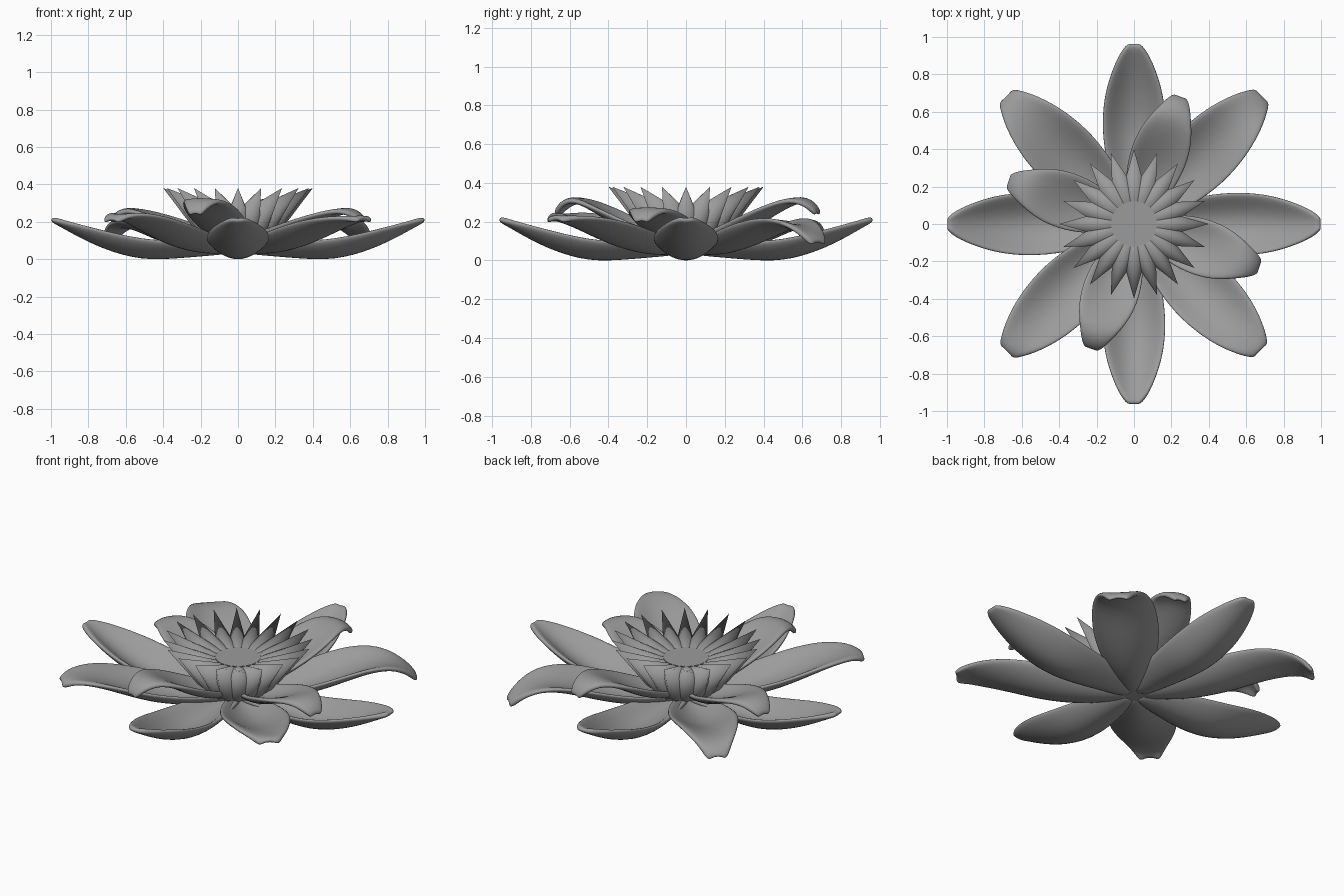
import bpy, bmesh
from math import radians, cos, sin, pi
from mathutils import Matrix, Vector

if "Cube" in bpy.data.objects:
    bpy.data.objects.remove(bpy.data.objects["Cube"])

# stations along a petal (0 = base, 1 = tip) and columns across it
T = [0, .15, .3, .5, .7, .85, .95, 1]
S = [-1, -.55, 0, .55, 1]

grey = bpy.data.materials.new("dark_grey")
grey.diffuse_color = (.33, .33, .33, 1)
grey.use_nodes = True
grey.node_tree.nodes["Principled BSDF"].inputs["Base Color"].default_value = grey.diffuse_color


def add_object(name, bm):
    me = bpy.data.meshes.new(name)
    bm.to_mesh(me)
    bm.free()
    me.materials.append(grey)
    ob = bpy.data.objects.new(name, me)
    bpy.context.collection.objects.link(ob)
    return ob


def petal(name, angle, r0, length, widths, heights, cups):
    """Cupped leaf-shaped sheet, thickened and smoothed."""
    bm = bmesh.new()
    rows = []
    for t, w, z, c in zip(T, widths, heights, cups):
        r = r0 + (length - r0) * t
        rows.append([bm.verts.new((r, s * w, z + c * s * s)) for s in S])
    for a, b in zip(rows, rows[1:]):
        for i in range(len(S) - 1):
            bm.faces.new((a[i], b[i], b[i + 1], a[i + 1]))
    for f in bm.faces:
        f.smooth = True
    bm.transform(Matrix.Rotation(radians(angle), 4, 'Z'))
    ob = add_object(name, bm)
    sol = ob.modifiers.new("thickness", 'SOLIDIFY')
    sol.thickness = 0.03
    sol.offset = 1
    sub = ob.modifiers.new("smooth", 'SUBSURF')
    sub.levels = sub.render_levels = 2
    return ob


# long outer petals on the axes
w_axis = [.06, .115, .155, .185, .172, .125, .08, .035]
z_axis = [.025, .01, -.005, -.018, .04, .115, .175, .20]
c_axis = [.03, .07, .09, .115, .10, .06, .02, .005]
for i in range(4):
    petal(f"axis_petal_{i}", 90 * i, .03, (1.005, .97)[i % 2], w_axis, z_axis, c_axis)

# diagonal outer petals, with tips that curl by different amounts
w_diag = [.06, .12, .165, .195, .18, .14, .09, .05]
c_diag = [.03, .07, .09, .10, .07, .03, .0, -.02]
z_diag = {
    45: [.03, .02, .025, .07, .14, .165, .13, .085],
    135: [.03, .02, .025, .06, .13, .165, .16, .12],
    225: [.03, .02, .025, .06, .14, .20, .22, .20],
    315: [.03, .02, .025, .06, .13, .18, .205, .205],
}
for a, z in z_diag.items():
    petal(f"diagonal_petal_{a}", a, .03, .955, w_diag, z, c_diag)

# short inner petals that rise and then bend over at the tip
w_in = [.06, .11, .145, .165, .15, .105, .065, .03]
c_in = [.03, .06, .07, .06, .02, -.01, -.02, -.01]
z_tall = [.07, .075, .10, .165, .255, .31, .29, .235]
z_low = [.07, .075, .09, .14, .21, .255, .24, .195]
for a, z, ln in ((70, z_tall, .71), (161, z_low, .695),
                 (251, z_tall, .69), (341, z_low, .695)):
    petal(f"inner_petal_{a}", a, .05, ln, w_in, z, c_in)

# ring of twenty pointed stamens leaning outwards
bm = bmesh.new()
tip, tilt, length, base = Vector((.4, 0, .38)), radians(36.5), .34, .10
axis = Vector((cos(tilt), 0, sin(tilt)))
place = (Matrix.Translation(tip - axis * length / 2) @ Matrix.Scale(.78, 4, (0, 1, 0))
         @ Matrix.Rotation(pi / 2 - tilt, 4, 'Y'))
for i in range(20):
    bmesh.ops.create_cone(bm, cap_ends=True, segments=12, radius1=base, radius2=0, depth=length,
                          matrix=Matrix.Rotation(2 * pi * i / 20, 4, 'Z') @ place)
for f in bm.faces:
    f.smooth = len(f.verts) < 5
add_object("stamens", bm)

# flat-topped centre
bm = bmesh.new()
bmesh.ops.create_cone(bm, cap_ends=True, segments=32, radius1=.06, radius2=.122, depth=.24,
                      matrix=Matrix.Translation((0, 0, .158)))
add_object("flower_centre", bm)
